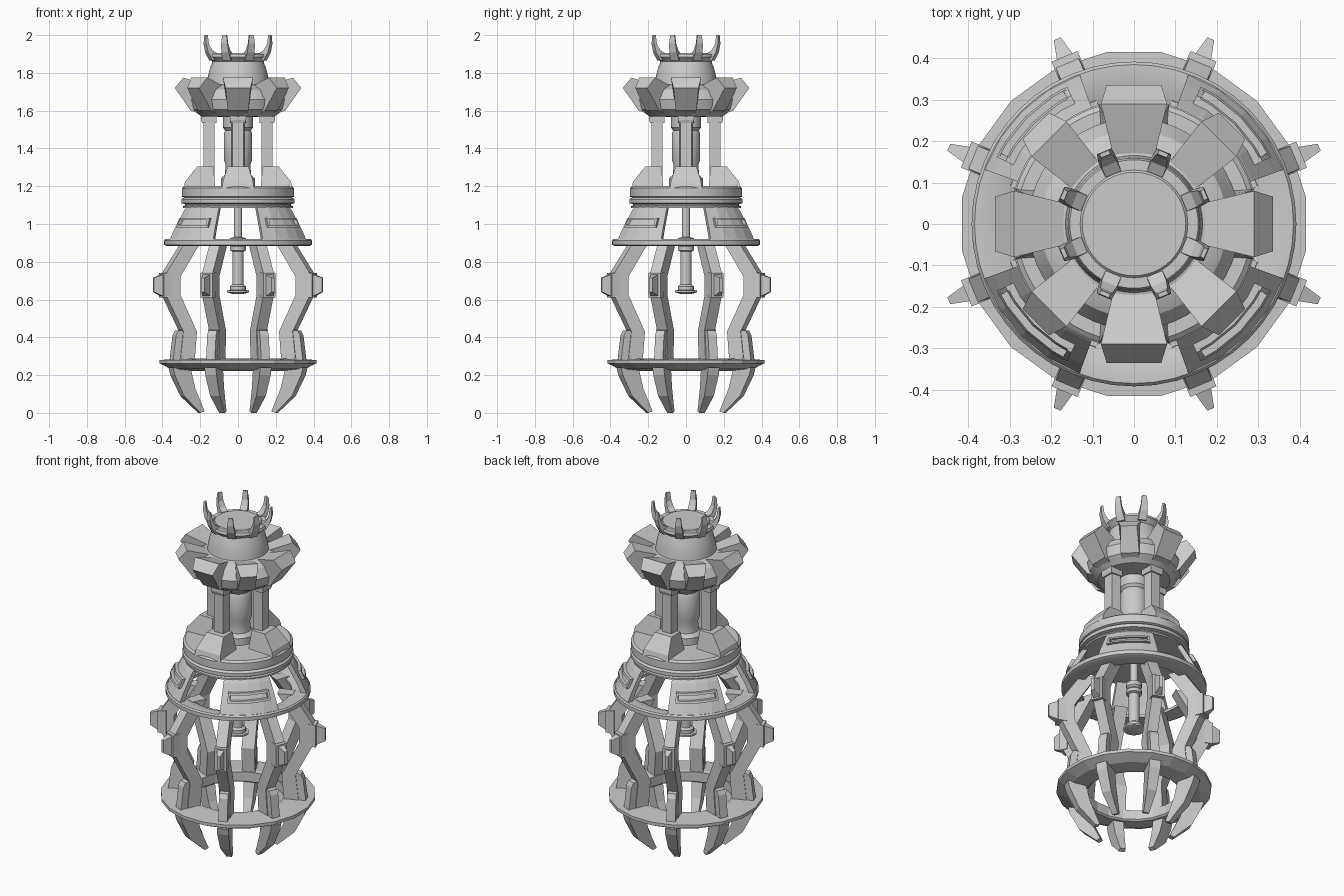
import bpy, bmesh
from math import cos, sin, radians

FULL = [9 + 18 * i for i in range(20)]
ROUND = [7.5 * i for i in range(48)]
CARD = [0, 90, 180, 270]
DIAG = [45, 135, 225, 315]
EIGHT = [22.5 + 45 * i for i in range(8)]


def finish(name, bm, smooth=False):
    bmesh.ops.remove_doubles(bm, verts=bm.verts, dist=1e-5)
    bmesh.ops.recalc_face_normals(bm, faces=bm.faces)
    me = bpy.data.meshes.new(name)
    bm.to_mesh(me)
    bm.free()
    ob = bpy.data.objects.new(name, me)
    bpy.context.collection.objects.link(ob)
    if smooth:
        bpy.ops.object.select_all(action='DESELECT')
        ob.select_set(True)
        bpy.context.view_layer.objects.active = ob
        bpy.ops.object.shade_smooth_by_angle(angle=radians(30))
    return ob


def sweep(bm, profile, angles, full):
    """Turn a closed (r, z) profile through the given angles."""
    rings = [[bm.verts.new((r * cos(radians(a)), r * sin(radians(a)), z))
              for r, z in profile] for a in angles]
    n = len(profile)
    for i in range(len(rings) if full else len(rings) - 1):
        a, b = rings[i], rings[(i + 1) % len(rings)]
        for j in range(n):
            k = (j + 1) % n
            bm.faces.new((a[j], a[k], b[k], b[j]))
    if not full:
        bm.faces.new(rings[0])
        bm.faces.new(rings[-1])


def lathe(name, profile, angles=FULL, smooth=False):
    bm = bmesh.new()
    sweep(bm, profile, angles, True)
    return finish(name, bm, smooth)


def arcs(name, pieces):
    """Four diagonal copies of arc pieces: (profile, angles)."""
    bm = bmesh.new()
    for q in CARD:
        for profile, angles in pieces:
            sweep(bm, profile, [a + q for a in angles], False)
    return finish(name, bm)


def radial(name, outline, angles):
    """Plates with an (r, z, half width) outline, repeated around the axis."""
    bm = bmesh.new()
    for a in angles:
        c, s = cos(radians(a)), sin(radians(a))
        sides = [[bm.verts.new((r * c - d * w * s, r * s + d * w * c, z))
                  for r, z, w in outline] for d in (-1, 1)]
        n = len(outline)
        for j in range(n):
            k = (j + 1) % n
            bm.faces.new((sides[0][j], sides[0][k], sides[1][k], sides[1][j]))
        for side in sides:
            bm.faces.new(side)
    return finish(name, bm)


# Crown: neck, prongs, bowl and petals
lathe("crown_neck", [(0, 1.905), (.125, 1.905), (.13, 1.9), (.155, 1.9), (.16, 1.885),
                     (.135, 1.86), (.15, 1.82), (.162, 1.77), (.168, 1.72), (0, 1.72)],
      ROUND, True)
radial("crown_prongs", [(.135, 1.87, .02), (.155, 1.865, .024), (.18, 1.91, .021),
                        (.19, 1.955, .018), (.188, 2.0, .012), (.178, 2.0, .012),
                        (.172, 1.95, .016), (.155, 1.92, .02), (.13, 1.905, .02)], EIGHT)
lathe("petal_bowl", [(0, 1.74), (.165, 1.74), (.225, 1.71), (.255, 1.66), (.24, 1.605),
                     (.195, 1.57), (0, 1.565)], ROUND, True)
radial("petals_main", [(.165, 1.735, .05), (.29, 1.775, .08), (.335, 1.72, .066),
                       (.25, 1.6, .055), (.19, 1.58, .05)], CARD)
radial("petals_diagonal", [(.165, 1.735, .045), (.29, 1.775, .06), (.335, 1.72, .045),
                           (.25, 1.6, .05), (.19, 1.58, .045)], DIAG)

# Core and four columns
lathe("core", [(0, 1.57), (.08, 1.57), (.08, 1.51), (.068, 1.495), (.075, 1.48), (.075, 1.34),
               (.065, 1.31), (.07, 1.26), (.09, 1.24), (.09, 1.19), (0, 1.19)], ROUND, True)
radial("columns", [(.125, 1.2, .036), (.182, 1.2, .03), (.182, 1.58, .03),
                   (.125, 1.58, .036)], CARD)
radial("column_caps", [(.115, 1.535, .042), (.19, 1.535, .038), (.195, 1.55, .042),
                       (.195, 1.575, .042), (.115, 1.575, .042)], CARD)
radial("column_bases", [(.12, 1.19, .075), (.288, 1.19, .085), (.28, 1.225, .08),
                        (.215, 1.305, .055), (.13, 1.305, .055)], CARD)

# Collar
lathe("collar", [(0, 1.2), (.285, 1.2), (.297, 1.19), (.297, 1.145), (.285, 1.14), (.3, 1.13),
                 (.3, 1.11), (.28, 1.105), (.28, 1.1), (.29, 1.095), (.29, 1.085), (0, 1.085)],
      ROUND, True)

# Skirt panels with slot frames, on a rim
panel = [20, 33, 45, 57, 70]
arcs("skirt_panels", [([(.29, 1.09), (.305, 1.07), (.36, .97), (.388, .91), (.355, .91),
                        (.33, .97), (.275, 1.07), (.265, 1.09)], panel)])
slot = [27, 33, 45, 57, 63]
frame_full = [(.315, 1.032), (.345, 1.032), (.368, .982), (.34, .982)]
arcs("slot_frames", [
    ([(.315, 1.032), (.342, 1.032), (.347, 1.02), (.32, 1.02)], slot),
    ([(.335, .994), (.364, .994), (.369, .982), (.34, .982)], slot),
    (frame_full, [26, 28]), (frame_full, [62, 64])])
lathe("skirt_rim", [(.385, .92), (.392, .912), (.392, .89), (.38, .884), (.29, .884),
                    (.29, .9), (.34, .92)], ROUND, True)

# Hanging rod
lathe("rod", [(0, 1.1), (.022, 1.1), (.022, .93), (.042, .925), (.042, .9), (.032, .89),
              (.042, .88), (.042, .86), (.029, .855), (.029, .68), (.042, .67), (.042, .65),
              (.058, .648), (.058, .638), (.03, .63), (0, .63)], ROUND, True)

# Cage legs, lugs and feet
radial("cage_legs", [(.31, .91, .03), (.42, .745, .03), (.42, .615, .03), (.325, .43, .03),
                     (.345, .25, .03), (.265, .25, .036), (.25, .43, .036), (.345, .625, .036),
                     (.345, .72, .036), (.225, .91, .036)], EIGHT)
radial("leg_lugs", [(.39, .745, .034), (.438, .74, .034), (.438, .61, .034),
                    (.39, .61, .034)], EIGHT)
radial("lug_points", [(.43, .735, .022), (.484, .715, .009), (.484, .64, .009),
                      (.43, .615, .022)], EIGHT)
radial("leg_shoes", [(.31, .44, .025), (.352, .435, .025), (.365, .41, .025),
                     (.383, .27, .025), (.31, .27, .025)], EIGHT)

# Lower ring and claws
lathe("lower_ring", [(.42, .28), (.42, .262), (.36, .232), (.27, .222), (.26, .23),
                     (.26, .285), (.29, .287)])
radial("claws", [(.385, .24, .032), (.375, .2, .032), (.32, .09, .027), (.222, .0, .016),
                 (.198, .008, .016), (.255, .13, .026), (.285, .24, .032)], EIGHT)
